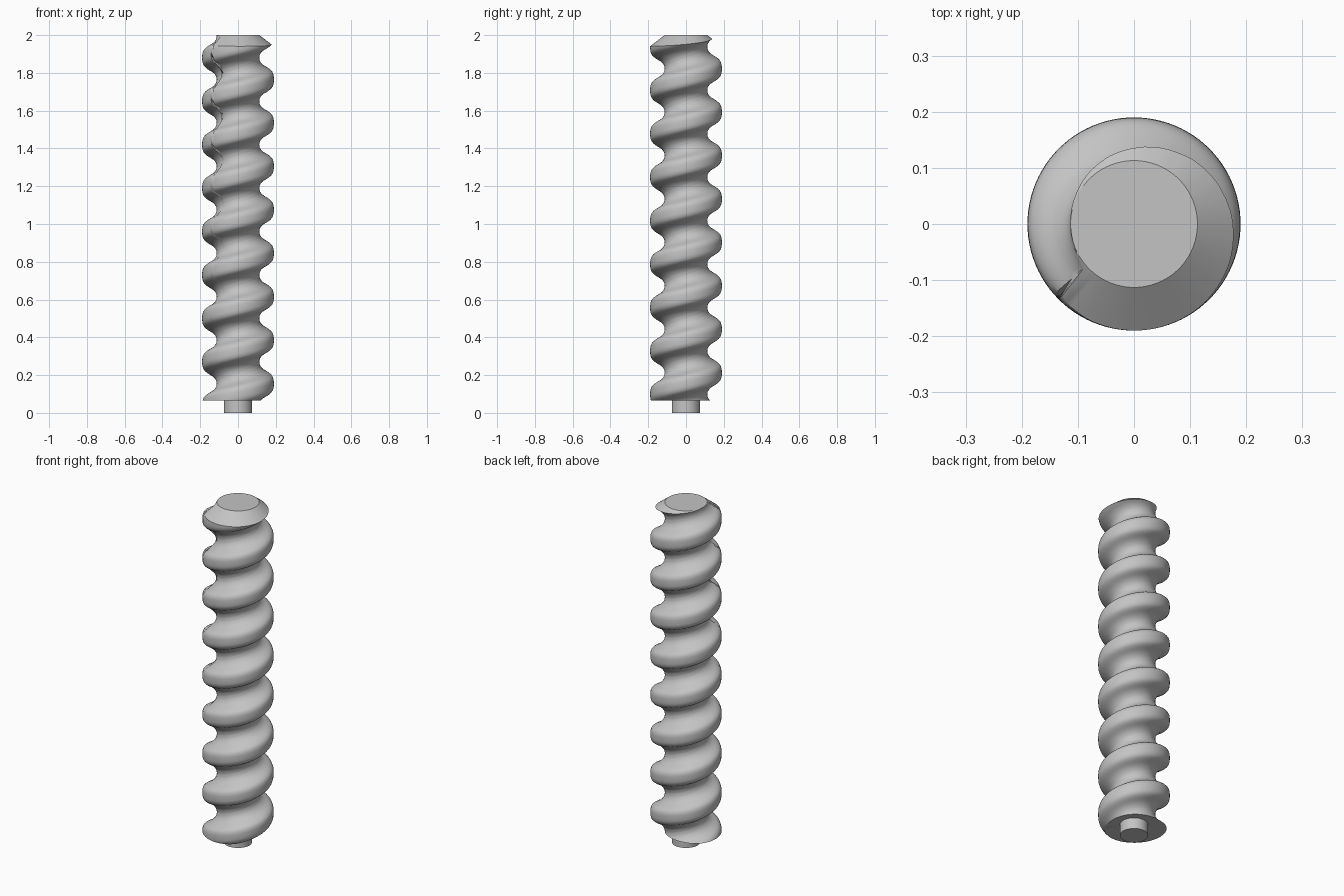
import bpy
import bmesh
import math

cube = bpy.data.objects.get("Cube")
if cube:
    bpy.data.objects.remove(cube, do_unlink=True)

PITCH = 0.23          # rise of the thread per turn
CREST_Z = 0.155       # height of a crest on the +x side
BOTTOM, TOP = 0.065, 2.0
ROOT_R, SHAFT_R = 0.113, 0.075
SIDES, ROWS = 96, 280

# Half of the thread section: distance from crest, radius
SECTION = [(0, .19), (.02, .189), (.035, .184), (.045, .175), (.053, .163),
           (.06, .149), (.068, .137), (.08, .125), (.095, .116), (.116, .112)]

steel = bpy.data.materials.new("plain grey")
steel.use_nodes = True
grey = (0.55, 0.55, 0.55, 1)
steel.diffuse_color = grey
steel.node_tree.nodes["Principled BSDF"].inputs["Base Color"].default_value = grey


def thread_radius(angle, z):
    d = (z - CREST_Z - PITCH * angle / math.tau) % PITCH
    d = min(d, PITCH - d)
    for (d0, r0), (d1, r1) in zip(SECTION, SECTION[1:]):
        if d <= d1:
            return r0 + (r1 - r0) * (d - d0) / (d1 - d0)
    return SECTION[-1][1]


def chamfer_radius(z):
    return ROOT_R + 1.3 * (TOP - z)


def chamfer_start(angle):
    """Height where the thread runs into the end chamfer."""
    z = TOP - 0.08
    while z < TOP - 0.001 and thread_radius(angle, z) < chamfer_radius(z):
        z += 0.0005
    return min(z, TOP - 0.001)


def finish(bm, name):
    bmesh.ops.recalc_face_normals(bm, faces=bm.faces)
    mesh = bpy.data.meshes.new(name)
    bm.to_mesh(mesh)
    bm.free()
    mesh.materials.append(steel)
    obj = bpy.data.objects.new(name, mesh)
    bpy.context.collection.objects.link(obj)
    bpy.ops.object.select_all(action='DESELECT')
    obj.select_set(True)
    bpy.context.view_layer.objects.active = obj
    bpy.ops.object.shade_smooth_by_angle(angle=math.radians(32))


# Threaded body: one column of points per angle, from shaft to top rim
bm = bmesh.new()
columns = []
for i in range(SIDES):
    a = math.tau * i / SIDES
    end = chamfer_start(a)
    points = [(SHAFT_R, BOTTOM)]
    for k in range(ROWS + 1):
        z = BOTTOM + (end - BOTTOM) * k / ROWS
        points.append((thread_radius(a, z), z))
    points.append((ROOT_R, TOP))
    columns.append([bm.verts.new((r * math.cos(a), r * math.sin(a), z))
                    for r, z in points])
for i, left in enumerate(columns):
    right = columns[(i + 1) % SIDES]
    for k in range(len(left) - 1):
        bm.faces.new((left[k], right[k], right[k + 1], left[k + 1]))
bm.faces.new([column[-1] for column in columns])
finish(bm, "threaded_body")

# Plain locating pin at the bottom
bm = bmesh.new()
bmesh.ops.create_cone(bm, cap_ends=True, segments=48, radius1=SHAFT_R,
                      radius2=SHAFT_R, depth=BOTTOM + 0.01)
bmesh.ops.translate(bm, verts=bm.verts, vec=(0, 0, (BOTTOM + 0.01) / 2))
finish(bm, "bottom_pin")
